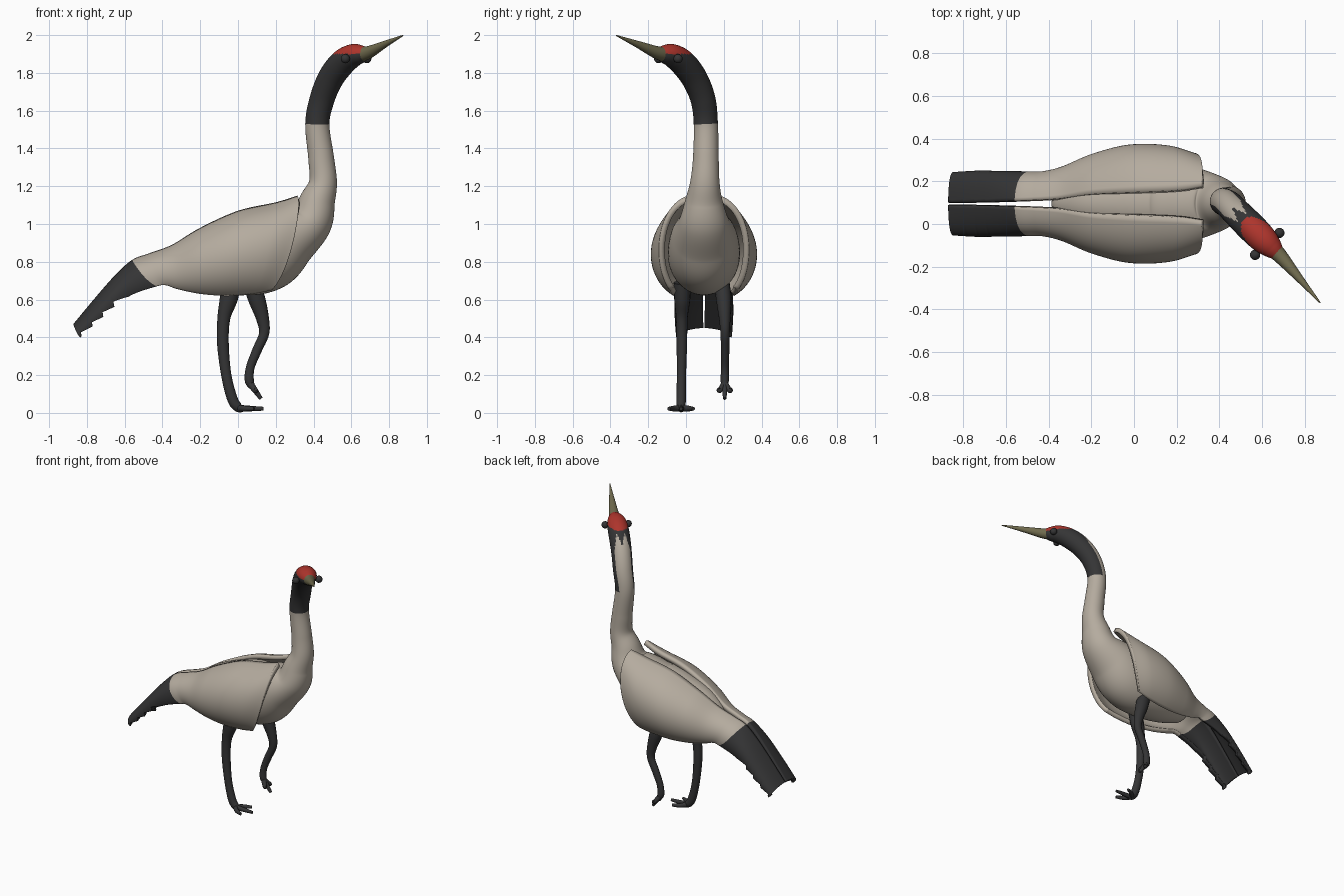
import bpy, math
from mathutils import Vector

if "Cube" in bpy.data.objects:
    bpy.data.objects.remove(bpy.data.objects["Cube"])

MID = 0.095  # lateral centre of the body


def material(name, rgb):
    m = bpy.data.materials.new(name)
    m.use_nodes = True
    m.diffuse_color = (*rgb, 1)
    bsdf = m.node_tree.nodes["Principled BSDF"]
    bsdf.inputs["Base Color"].default_value = (*rgb, 1)
    bsdf.inputs["Roughness"].default_value = 0.7
    return m


grey = material("warm grey plumage", (0.46, 0.41, 0.345))
dark = material("charcoal plumage", (0.035, 0.035, 0.036))
red = material("red crown", (0.42, 0.035, 0.025))
horn = material("olive horn", (0.16, 0.145, 0.075))


def finish(name, verts, faces, mats, slots=None):
    mesh = bpy.data.meshes.new(name)
    mesh.from_pydata(verts, [], faces)
    for m in mats:
        mesh.materials.append(m)
    if slots:
        mesh.polygons.foreach_set("material_index", slots)
    ob = bpy.data.objects.new(name, mesh)
    bpy.context.collection.objects.link(ob)
    smooth(ob)
    return ob


def smooth(ob):
    bpy.ops.object.select_all(action="DESELECT")
    ob.select_set(True)
    bpy.context.view_layer.objects.active = ob
    bpy.ops.object.shade_smooth_by_angle(angle=math.radians(50))


def spline(rows, s):
    """Catmull-Rom through rows of numbers, s counted in stations."""
    i = min(int(s), len(rows) - 2)
    t = s - i
    a, b, c, d = (rows[max(0, min(len(rows) - 1, i + k))] for k in (-1, 0, 1, 2))
    return [0.5 * (2 * q + (r - p) * t + (2 * p - 5 * q + 4 * r - v) * t * t
                   + (3 * q - p - 3 * r + v) * t ** 3) for p, q, r, v in zip(a, b, c, d)]


def loft(name, rows, mats, rule=None, sides=16, res=8):
    """Tube through rows of x, y, z, half width, half height, heading."""
    total = (len(rows) - 1) * res
    verts, faces, slots = [], [], []
    for k in range(total + 1):
        s = k / res
        x, y, z, w, h, yaw = spline(rows, s)
        before = Vector(spline(rows, max(0, s - 0.05))[:3])
        after = Vector(spline(rows, min(len(rows) - 1, s + 0.05))[:3])
        tangent = (after - before).normalized()
        yaw = math.radians(yaw)
        lat = Vector((-math.sin(yaw), math.cos(yaw), 0))
        lat = (lat - tangent * lat.dot(tangent)).normalized()
        up = tangent.cross(lat)
        for j in range(sides):
            a = math.tau * j / sides
            verts.append(Vector((x, y, z)) + lat * max(w, 0.002) * math.cos(a)
                         + up * max(h, 0.002) * math.sin(a))
    for k in range(total):
        for j in range(sides):
            n = (j + 1) % sides
            f = (k * sides + j, k * sides + n, (k + 1) * sides + n, (k + 1) * sides + j)
            faces.append(f)
            centre = sum((verts[i] for i in f), Vector()) / 4
            slots.append(rule((k + 0.5) / res, math.tau * (j + 0.5) / sides, centre) if rule else 0)
    faces.append(tuple(reversed(range(sides))))
    faces.append(tuple(range(total * sides, (total + 1) * sides)))
    slots += [slots[0], slots[-1]]
    return finish(name, verts, faces, mats, slots)


# Body, neck and head in one continuous skin
body = [
    (-0.38, MID, 0.76, 0.02, 0.03, 0),
    (-0.34, MID, 0.77, 0.08, 0.09, 0),
    (-0.2, MID, 0.80, 0.14, 0.165, 0),
    (0.0, MID, 0.83, 0.185, 0.21, 0),
    (0.15, MID, 0.86, 0.19, 0.215, 0),
    (0.27, MID, 0.93, 0.175, 0.17, 0),
    (0.38, MID, 1.01, 0.135, 0.12, 0),
    (0.42, MID, 1.12, 0.1, 0.095, 0),
    (0.45, 0.1, 1.22, 0.078, 0.074, -5),
    (0.44, 0.105, 1.35, 0.068, 0.068, -20),
    (0.42, 0.105, 1.53, 0.064, 0.064, -38),
    (0.445, 0.09, 1.66, 0.066, 0.066, -46),
    (0.49, 0.045, 1.77, 0.068, 0.07, -46),
    (0.55, -0.015, 1.85, 0.07, 0.07, -47),
    (0.605, -0.07, 1.89, 0.066, 0.062, -48),
    (0.65, -0.115, 1.9, 0.05, 0.048, -50),
    (0.685, -0.152, 1.905, 0.025, 0.025, -50),
]
COLLAR = 10


def plumage(s, a, c):
    if s < COLLAR:
        return 0
    if s > COLLAR + 2.7 and c.z > 1.9 and math.sin(a) > 0:
        return 2
    # Pale nape stripe ending in two points beside a dark wedge
    side = abs(math.cos(a)) / 0.75
    if math.sin(a) > 0 and side < 1:
        tip = COLLAR + 2.1 + 1.4 * side if side < 0.5 else COLLAR + 2.8 - 1.6 * (side - 0.5)
        if s < tip:
            return 0
    return 1


loft("body_neck_and_head", body, [grey, dark, red], plumage, 56, 12)

# Beak
loft("beak", [(0.64, -0.105, 1.897, 0.042, 0.042, -50),
              (0.69, -0.155, 1.908, 0.034, 0.034, -50),
              (0.78, -0.26, 1.953, 0.018, 0.018, -50),
              (0.873, -0.369, 1.998, 0.003, 0.003, -50)], [horn], None, 20)

# Eyes
for name, x, y in (("right_eye", 0.568, -0.145), ("left_eye", 0.682, -0.042)):
    bpy.ops.mesh.primitive_uv_sphere_add(segments=20, ring_count=12, radius=0.024,
                                         location=(x, y, 1.875))
    eye = bpy.context.object
    eye.name = name
    eye.data.materials.append(dark)
    smooth(eye)

# Wings: top x, top z, bottom x, bottom z, then top, outer and bottom distance from centre
wing = [
    (0.315, 1.15, 0.18, 0.65, 0.085, 0.235, 0.18),
    (0.2, 1.115, 0.08, 0.63, 0.065, 0.272, 0.17),
    (0.0, 1.07, -0.06, 0.62, 0.055, 0.275, 0.16),
    (-0.2, 0.98, -0.2, 0.63, 0.045, 0.23, 0.15),
    (-0.35, 0.89, -0.32, 0.655, 0.025, 0.17, 0.14),
    (-0.47, 0.845, -0.38, 0.675, 0.018, 0.145, 0.14),
    (-0.56, 0.81, -0.43, 0.67, 0.014, 0.142, 0.142),
    (-0.65, 0.73, -0.58, 0.615, 0.01, 0.142, 0.146),
    (-0.76, 0.605, -0.72, 0.5, 0.007, 0.142, 0.15),
    (-0.872, 0.47, -0.835, 0.4, 0.005, 0.135, 0.145),
]
TIPS = 6  # station where the dark flight feathers begin


def make_wing(name, side):
    res, rows = 16, 28
    count = (len(wing) - 1) * res
    verts, faces, slots = [], [], []
    for k in range(count + 1):
        s = k / res
        tx, tz, bx, bz, top, out, bot = spline(wing, s)
        c = (8 * out - top - bot) / 6
        h = tz - bz
        # Stepped feather ends along the lower rear edge
        notch = 0.22 * ((s - 7) * 2.2 % 1) if 7 < s < 8.9 else 0
        for j in range(rows + 1):
            u = j / rows * (1 - notch)
            b = ((1 - u) ** 3, 3 * u * (1 - u) ** 2, 3 * u * u * (1 - u), u ** 3)
            d = b[0] * top + (b[1] + b[2]) * c + b[3] * bot
            z = b[0] * tz + b[1] * (tz - 0.12 * h) + b[2] * (bz + 0.22 * h) + b[3] * bz
            bulge = 0.1 * u * (1 - u) * max(0, 1 - s)
            verts.append((tx + (bx - tx) * u ** 1.6 + bulge, MID + side * d, z))
    w = rows + 1
    for k in range(count):
        for j in range(rows):
            f = (k * w + j, k * w + j + 1, (k + 1) * w + j + 1, (k + 1) * w + j)
            faces.append(f if side > 0 else f[::-1])
            slots.append(int(k / res >= TIPS))
    ob = finish(name, verts, faces, [grey, dark], slots)
    shell = ob.modifiers.new("thickness", "SOLIDIFY")
    shell.thickness = 0.032
    shell.offset = -1


make_wing("left_wing", 1)
make_wing("right_wing", -1)


# Legs and toes
def limb(name, pts):
    loft(name, [(x, y, z, r * 0.9, r, 0) for x, y, z, r in pts], [dark], None, 16)


limb("right_leg", [(-0.03, -0.02, 0.69, 0.05), (-0.05, -0.02, 0.6, 0.047),
                   (-0.075, -0.022, 0.5, 0.034), (-0.08, -0.022, 0.37, 0.031),
                   (-0.062, -0.024, 0.2, 0.027), (-0.03, -0.026, 0.075, 0.028),
                   (0.0, -0.026, 0.03, 0.025), (0.03, -0.026, 0.02, 0.015)])
limb("left_leg", [(0.07, 0.19, 0.69, 0.045), (0.1, 0.2, 0.6, 0.045),
                  (0.13, 0.205, 0.5, 0.034), (0.138, 0.207, 0.42, 0.027),
                  (0.1, 0.207, 0.33, 0.025), (0.065, 0.206, 0.24, 0.023),
                  (0.06, 0.205, 0.17, 0.024), (0.078, 0.205, 0.135, 0.016)])
for label, spread in (("outer", -1), ("middle", 0), ("inner", 1)):
    reach = 0.05 * abs(spread)
    limb("right_toe_" + label, [(0.0, -0.026, 0.025, 0.018),
                                (0.06 - reach / 2, -0.026 + 0.04 * spread, 0.023, 0.015),
                                (0.135 - reach, -0.026 + 0.065 * spread, 0.022, 0.01)])
    limb("left_toe_" + label, [(0.062, 0.205, 0.16, 0.018),
                               (0.09, 0.205 + 0.025 * spread, 0.12, 0.015),
                               (0.122 - reach / 2, 0.205 + 0.038 * spread, 0.075 + reach, 0.01)])
